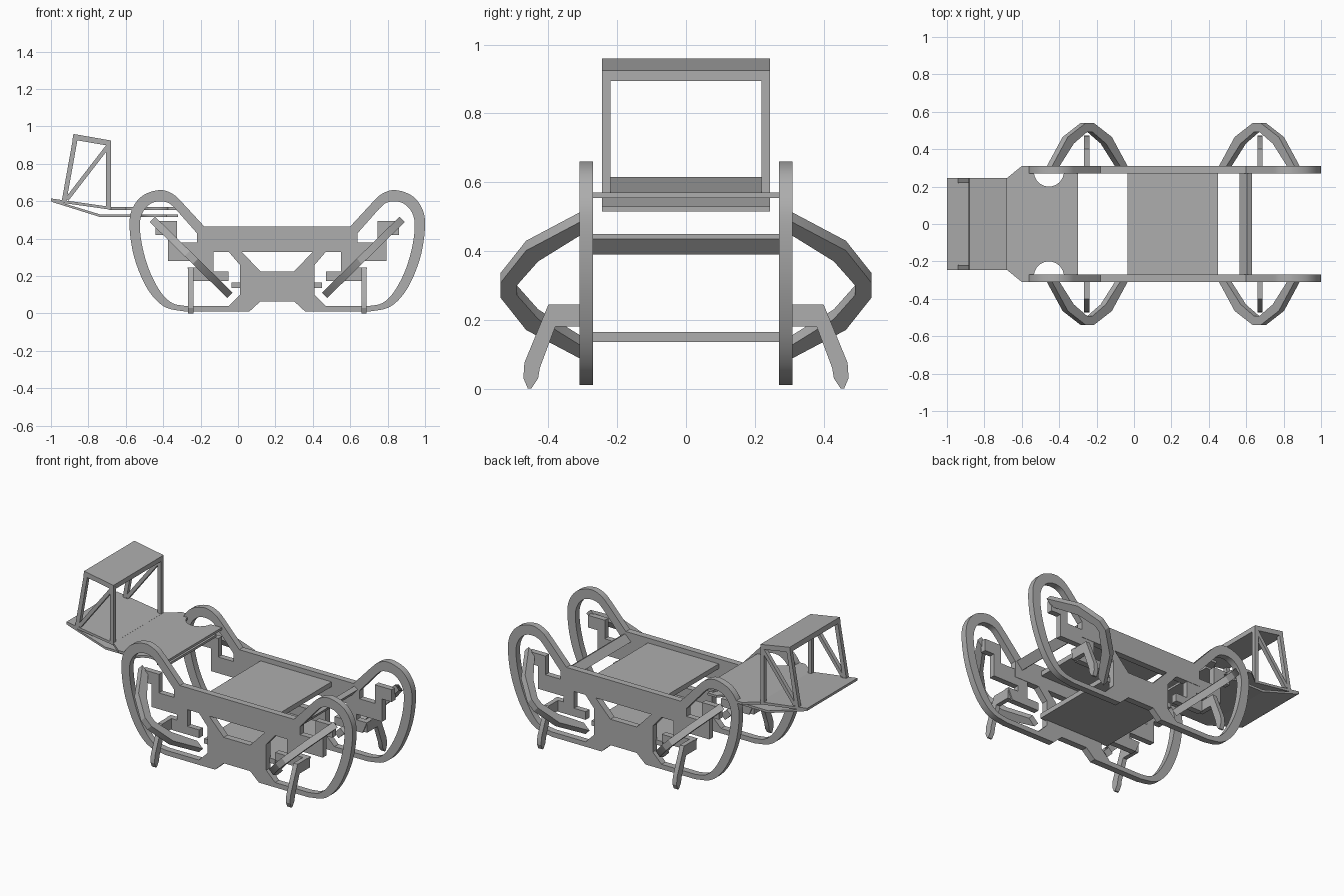
import bpy, math
from mathutils import Matrix, Vector

cube = bpy.data.objects.get("Cube")
if cube:
    bpy.data.objects.remove(cube, do_unlink=True)

grey = bpy.data.materials.new("plain_grey")
grey.use_nodes = True
COLOUR = (0.42, 0.42, 0.42, 1)
grey.diffuse_color = COLOUR
grey.node_tree.nodes["Principled BSDF"].inputs["Base Color"].default_value = COLOUR

MID = 0.21                                    # centre of the side frames in x
MIRROR_X = Matrix.Translation((2 * MID, 0, 0)) @ Matrix.Scale(-1, 4, (1, 0, 0))
MIRROR_Y = Matrix.Scale(-1, 4, (0, 1, 0))
UNIT = Matrix.Identity(4)


def frame(u, v, origin):
    """Matrix placing a flat profile with axes u and v at origin."""
    u, v = Vector(u).normalized(), Vector(v).normalized()
    return Matrix.Translation(origin) @ Matrix((u, v, u.cross(v))).transposed().to_4x4()


def panel(name, loops, thickness, place):
    """Extruded profile; loops after the first are holes."""
    curve = bpy.data.curves.new(name, "CURVE")
    curve.dimensions = "2D"
    curve.fill_mode = "BOTH"
    curve.extrude = thickness / 2
    for pts in loops:
        s = curve.splines.new("POLY")
        s.points.add(len(pts) - 1)
        for p, (a, b) in zip(s.points, pts):
            p.co = (a, b, 0, 1)
        s.use_cyclic_u = True
    temp = bpy.data.objects.new(name + "_curve", curve)
    bpy.context.collection.objects.link(temp)
    bpy.context.view_layer.update()
    mesh = bpy.data.meshes.new_from_object(temp.evaluated_get(bpy.context.evaluated_depsgraph_get()))
    bpy.data.objects.remove(temp, do_unlink=True)
    mesh.transform(place)
    if place.determinant() < 0:
        mesh.flip_normals()
    mesh.materials.clear()
    mesh.materials.append(grey)
    obj = bpy.data.objects.new(name, mesh)
    bpy.context.collection.objects.link(obj)
    bpy.ops.object.select_all(action="DESELECT")
    obj.select_set(True)
    bpy.context.view_layer.objects.active = obj
    bpy.ops.object.shade_smooth_by_angle(angle=math.radians(25))
    return obj


def rounded(pts, steps=5):
    """Smooth open path through the points."""
    p = [Vector(q) for q in pts]
    p = [2 * p[0] - p[1]] + p + [2 * p[-1] - p[-2]]
    out = []
    for a, b, c, d in zip(p, p[1:], p[2:], p[3:]):
        for i in range(steps):
            t = i / steps
            out.append(0.5 * (2 * b + (c - a) * t + (2 * a - 5 * b + 4 * c - d) * t ** 2
                              + (3 * b - a - 3 * c + d) * t ** 3))
    return [tuple(q) for q in out] + [tuple(p[-2])]


def flip(pts):
    return [(2 * MID - a, b) for a, b in reversed(pts)]


def strip(a, b, width):
    """Four corners of a bar between two points."""
    a, b = Vector(a), Vector(b)
    n = (b - a).orthogonal().normalized() * width / 2
    return [tuple(q) for q in (a - n, b - n, b + n, a + n)]


def upright(y):
    return frame((1, 0, 0), (0, 0, 1), (0, y, 0))


def flat(z):
    return frame((1, 0, 0), (0, 1, 0), (0, 0, z))


# Side frame outline, right half, and its openings
outer = [(0.30, 0.065), (0.36, 0.01)] + rounded(
    [(0.70, 0.01), (0.80, 0.03), (0.87, 0.085), (0.93, 0.18), (0.98, 0.32), (1.0, 0.47),
     (0.985, 0.56), (0.93, 0.63), (0.84, 0.66), (0.77, 0.64), (0.72, 0.595)]) + [(0.60, 0.465)]
opening = [(0.47, 0.04)] + rounded(
    [(0.70, 0.04), (0.77, 0.055), (0.83, 0.11), (0.89, 0.22), (0.93, 0.35), (0.945, 0.47),
     (0.93, 0.54), (0.89, 0.585), (0.84, 0.60), (0.79, 0.59), (0.755, 0.56)]) + [
    (0.64, 0.43), (0.64, 0.33), (0.47, 0.33), (0.41, 0.26), (0.41, 0.10)]
window = [(0.12, 0.225), (0.30, 0.225), (0.40, 0.33), (0.02, 0.33)]

# Stepped brackets, leg and arch at the low-x end
upper_bracket = [(-0.44, 0.495), (-0.325, 0.495), (-0.325, 0.38), (-0.20, 0.38),
                 (-0.20, 0.28), (-0.375, 0.28), (-0.375, 0.42), (-0.44, 0.42)]
lower_bracket = [(-0.20, 0.34), (-0.13, 0.34), (-0.13, 0.225), (-0.05, 0.225), (-0.05, 0.175),
                 (-0.24, 0.175), (-0.27, 0.245), (-0.20, 0.245)]
leg = [(0.28, 0.245), (0.40, 0.245), (0.47, 0.075), (0.473, 0.03), (0.46, 0), (0.45, 0),
       (0.43, 0.03), (0.425, 0.06), (0.38, 0.18), (0.28, 0.18)]
arch_out = [(0.29, 0.30), (0.165, 0.465), (0.03, 0.54)]
arch_in = [(0.02, 0.492), (0.12, 0.43), (0.235, 0.30)]


def negative(pts):
    return [(-a, b) for a, b in reversed(pts)]


arch = arch_out + negative(arch_out) + negative(arch_in) + arch_in

for side, my in (("left", UNIT), ("right", MIRROR_Y)):
    # model front is -y, so these are the two long sides
    face = "back" if side == "left" else "front"
    panel(face + "_side_frame", [outer + flip(outer), opening, flip(opening), window],
          0.04, my @ upright(0.29))
    for end, mx in (("right", UNIT), ("left", MIRROR_X)):
        m, tag = my @ mx, face + "_" + end
        panel(tag + "_upper_bracket", [upper_bracket], 0.036, m @ upright(0.29))
        panel(tag + "_lower_bracket", [lower_bracket], 0.036, m @ upright(0.29))
        panel(tag + "_leg", [leg], 0.028, m @ frame((0, 1, 0), (0, 0, 1), (-0.253, 0, 0)))
        panel(tag + "_arch", [arch], 0.04,
              m @ frame((1, 0, -0.98), (0, 1, 0), (-0.25, 0, 0.30)))

# Floors and tilted cross board between the frames
floor = [(-0.035, -0.28), (0.45, -0.28), (0.45, 0.28), (-0.035, 0.28)]
panel("upper_floor", [floor], 0.03, flat(0.42))
panel("lower_floor", [floor], 0.03, flat(0.15))
panel("cross_board", [[(0.565, 0.41), (0.59, 0.39), (0.63, 0.435), (0.605, 0.45)]], 0.56, upright(0))


# End platform: two flat decks with scooped edges, and two sloping plates
def deck(start, narrow, wide, end):
    scoop = []
    for i in range(17):
        t = math.pi * i / 16
        scoop.append((-0.455 + 0.08 * math.cos(t), 0.28 - 0.08 * math.sin(t)))
    scoop = [(a, min(b, narrow if wide == narrow else 0.27)) for a, b in scoop]
    edge = [(end, min(wide, 0.27))] + scoop
    if wide > narrow:
        edge += [(-0.56, 0.27), (-0.56, wide), (-0.60, wide), (-0.68, narrow)]
    edge += [(start, narrow)]
    return edge + [(a, -b) for a, b in reversed(edge)]


panel("upper_deck", [deck(-0.69, 0.245, 0.31, -0.30)], 0.015, flat(0.562))
panel("lower_deck", [deck(-0.735, 0.245, 0.245, -0.32)], 0.014, flat(0.522))
panel("upper_slope", [[(-1, 0.615), (-1, 0.60), (-0.68, 0.555), (-0.68, 0.57)]], 0.49, upright(0))
panel("lower_slope", [[(-1, 0.61), (-0.99, 0.595), (-0.735, 0.515), (-0.735, 0.529)]], 0.49, upright(0))

# Rack on the platform
for name, y in (("front", -0.2325), ("back", 0.2325)):
    place = upright(y)
    panel(name + "_rack_slanted_post", [strip((-0.93, 0.60), (-0.868, 0.945), 0.025)], 0.025, place)
    panel(name + "_rack_upright_post", [strip((-0.692, 0.56), (-0.692, 0.91), 0.025)], 0.025, place)
    panel(name + "_rack_brace", [strip((-0.915, 0.61), (-0.695, 0.895), 0.022)], 0.025, place)
panel("rack_top", [[(-0.88, 0.96), (-0.885, 0.93), (-0.68, 0.895), (-0.68, 0.925)]], 0.49, upright(0))
